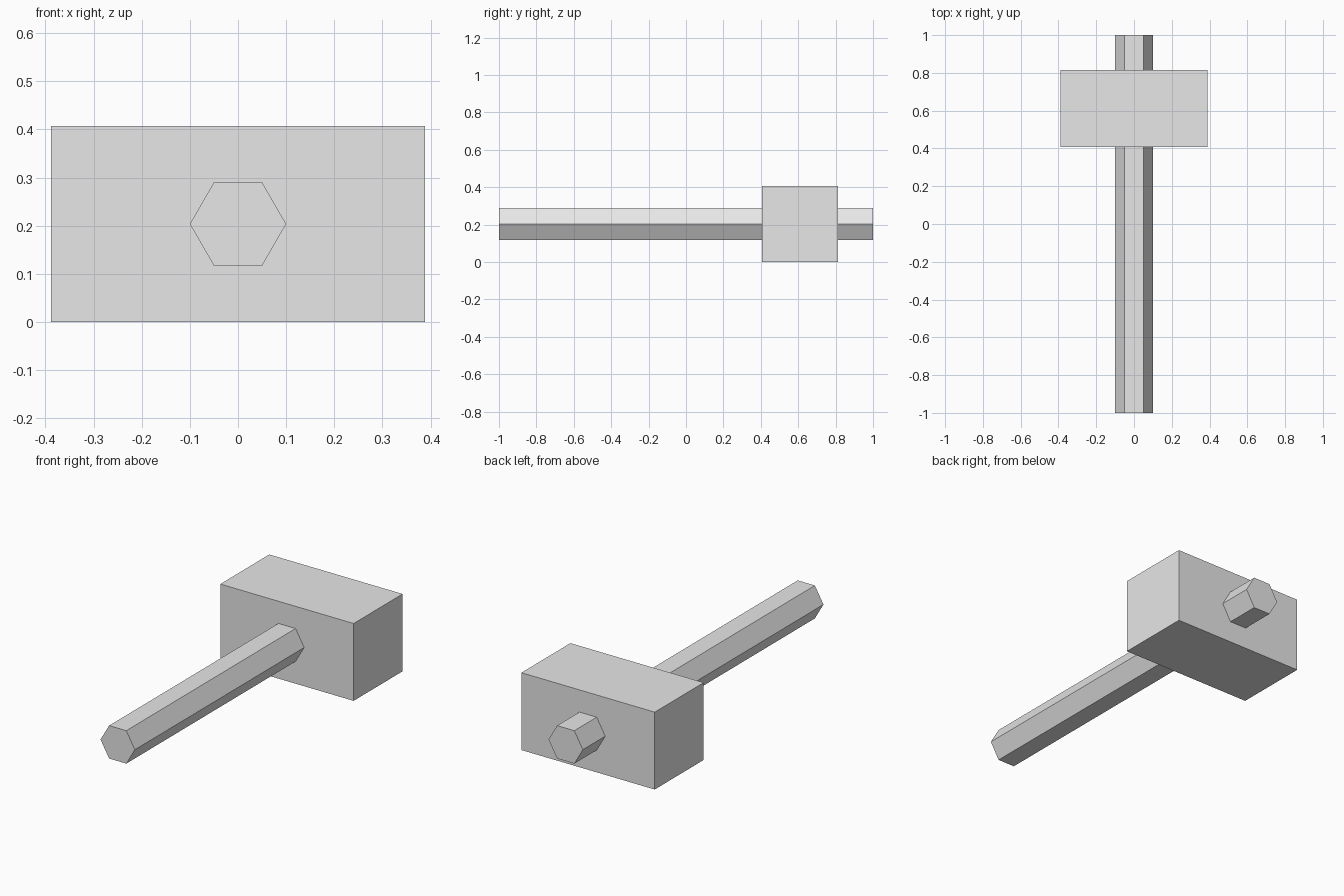
import bpy
import bmesh
from math import cos, sin, pi

cube = bpy.data.objects.get("Cube")
if cube:
    bpy.data.objects.remove(cube, do_unlink=True)

# Single light grey material
GREY = (0.8, 0.8, 0.8, 1)
grey = bpy.data.materials.new("light_grey")
grey.use_nodes = True
grey.diffuse_color = GREY
bsdf = next(n for n in grey.node_tree.nodes if n.type == 'BSDF_PRINCIPLED')
bsdf.inputs["Base Color"].default_value = GREY


def prism(name, profile, y_front, y_back, z):
    """Extrude an x-z profile along y, flat shaded."""
    bm = bmesh.new()
    face = bm.faces.new([bm.verts.new((px, y_front, pz)) for px, pz in profile])
    out = bmesh.ops.extrude_face_region(bm, geom=[face], use_keep_orig=True)
    moved = [v for v in out["geom"] if isinstance(v, bmesh.types.BMVert)]
    bmesh.ops.translate(bm, verts=moved, vec=(0, y_back - y_front, 0))
    bmesh.ops.recalc_face_normals(bm, faces=bm.faces)
    mesh = bpy.data.meshes.new(name)
    bm.to_mesh(mesh)
    bm.free()
    mesh.materials.append(grey)
    obj = bpy.data.objects.new(name, mesh)
    obj.location.z = z
    bpy.context.collection.objects.link(obj)
    return obj


HALF_W, HALF_H, HANDLE_R = 0.388, 0.2035, 0.1

# Block head
block = [(-HALF_W, -HALF_H), (HALF_W, -HALF_H), (HALF_W, HALF_H), (-HALF_W, HALF_H)]
prism("hammer_head", block, 0.407, 0.814, HALF_H)

# Hexagonal handle running through the head
hexagon = [(HANDLE_R * cos(i * pi / 3), HANDLE_R * sin(i * pi / 3)) for i in range(6)]
prism("handle", hexagon, -1, 1, HALF_H)
